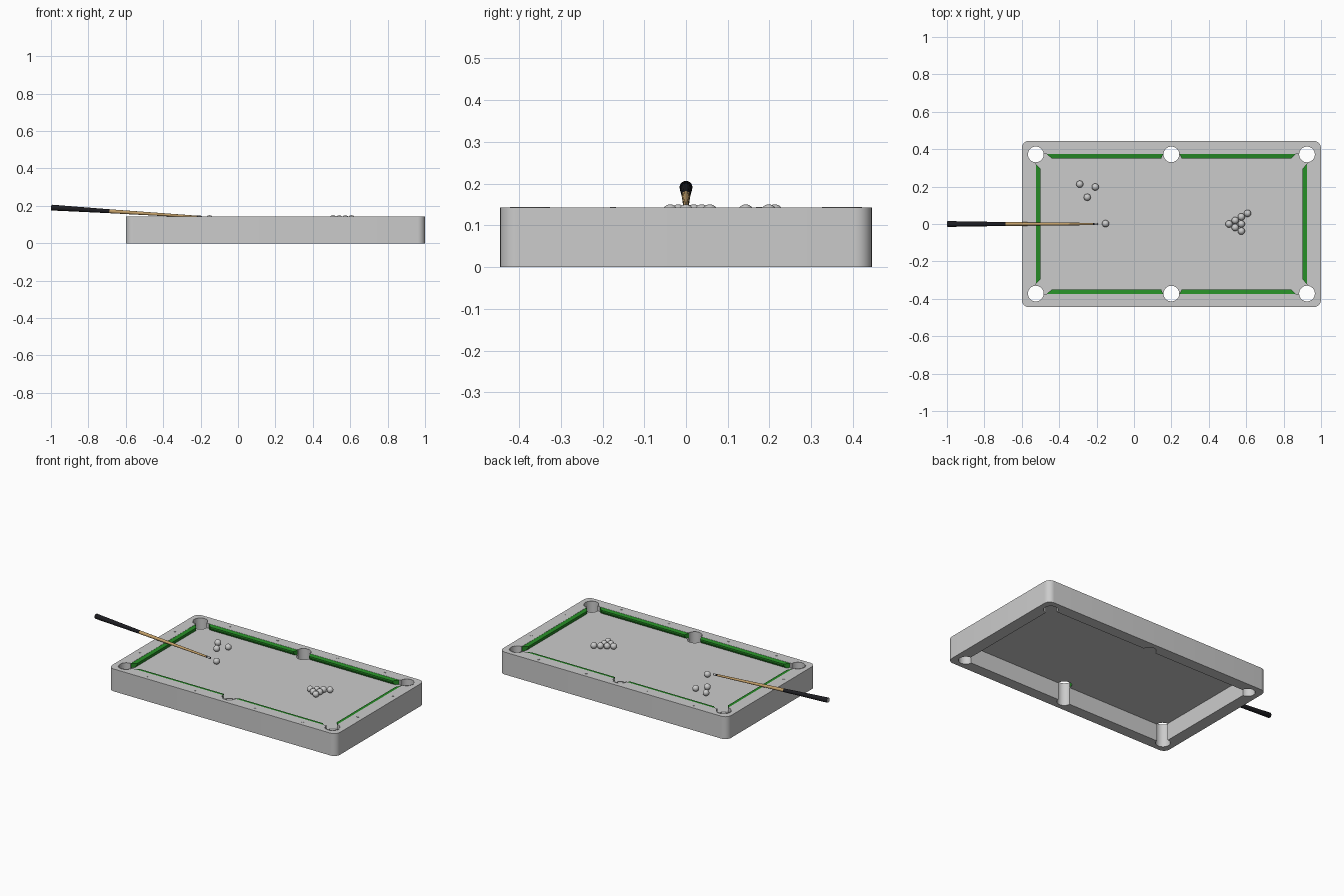
import bpy, bmesh, math
from mathutils import Vector

if "Cube" in bpy.data.objects:
    bpy.data.objects.remove(bpy.data.objects["Cube"])

CX, HX, HY = 0.2, 0.725, 0.375        # table centre, half size of the inner opening
TOP, BED = 0.142, 0.112               # rail top and playing surface heights
POCKET_R = 0.042


def material(name, rgb):
    m = bpy.data.materials.new(name)
    m.diffuse_color = (*rgb, 1)
    m.use_nodes = True
    m.node_tree.nodes["Principled BSDF"].inputs["Base Color"].default_value = m.diffuse_color
    return m


GREY = material("light_grey", (0.6, 0.6, 0.6))
GREEN = material("cushion_green", (0.02, 0.27, 0.02))
BLACK = material("grip_black", (0.012, 0.012, 0.015))
WOOD = material("cue_wood", (0.55, 0.35, 0.14))


def finish(name, bm, mats, smooth=True):
    bmesh.ops.recalc_face_normals(bm, faces=bm.faces)
    me = bpy.data.meshes.new(name)
    bm.to_mesh(me)
    bm.free()
    for m in mats:
        me.materials.append(m)
    ob = bpy.data.objects.new(name, me)
    bpy.context.collection.objects.link(ob)
    if smooth:
        smooth_by_angle(me)
    return ob


def smooth_by_angle(me):
    me.shade_smooth()
    me.set_sharp_from_angle(angle=math.radians(35))


def prism(name, outline, z0, z1, mat):
    """Extrude a flat outline from z0 to z1."""
    bm = bmesh.new()
    face = bm.faces.new([bm.verts.new((x, y, z0)) for x, y in outline])
    ext = bmesh.ops.extrude_face_region(bm, geom=[face])["geom"]
    for v in ext:
        if isinstance(v, bmesh.types.BMVert):
            v.co.z = z1
    return finish(name, bm, [mat])


def circle(cx, cy, r, n=32):
    return [(cx + r * math.cos(2 * math.pi * i / n), cy + r * math.sin(2 * math.pi * i / n)) for i in range(n)]


def rounded_rect(hx, hy, r, n=8):
    pts = []
    for q, (sx, sy) in enumerate([(1, 1), (-1, 1), (-1, -1), (1, -1)]):
        for i in range(n + 1):
            a = math.pi / 2 * (q + i / n)
            pts.append((CX + sx * (hx - r) + r * math.cos(a), sy * (hy - r) + r * math.sin(a)))
    return pts


def rect(hx, hy):
    return [(CX - hx, -hy), (CX + hx, -hy), (CX + hx, hy), (CX - hx, hy)]


def cut(ob, cutters):
    for c in cutters:
        mod = ob.modifiers.new("cut", 'BOOLEAN')
        mod.operation, mod.solver, mod.object = 'DIFFERENCE', 'EXACT', c
    dg = bpy.context.evaluated_depsgraph_get()
    me = bpy.data.meshes.new_from_object(ob.evaluated_get(dg))
    ob.modifiers.clear()
    ob.data = me
    smooth_by_angle(me)


# Frame and bed, both cut through by the six pockets
pockets = [(CX + i * HX, j * 0.372) for i in (-1, 0, 1) for j in (-1, 1)]
holes = [prism("pocket_cutter", circle(x, y, POCKET_R), -0.1, 0.3, GREY) for x, y in pockets]
opening = prism("opening_cutter", rect(HX, HY), -0.1, 0.3, GREY)
frame = prism("table_frame", rounded_rect(0.8, 0.445, 0.04), 0, TOP, GREY)
bed = prism("table_bed", rect(HX + 0.002, HY + 0.002), BED - 0.004, BED, GREY)
cut(frame, [opening] + holes)
cut(bed, holes)
for c in holes + [opening]:
    bpy.data.objects.remove(c)

# Raised rims around the pockets, open towards the bed
for x, y in pockets:
    side = abs(x - CX) < 0.01
    mid = math.atan2(y, 0 if side else math.copysign(abs(y), x - CX))
    half = math.radians(88 if side else 132)
    arc = [mid - half + 2 * half * i / 24 for i in range(25)]
    ring = [(x + r * math.cos(a), y + r * math.sin(a))
            for r, aa in ((0.046, arc), (POCKET_R, arc[::-1])) for a in aa]
    prism("pocket_rim", ring, TOP - 0.001, TOP + 0.002, GREY)

# Rail sight markers
spots = [(CX + dx, sy * 0.415) for dx in (-0.545, -0.21, 0.21, 0.545) for sy in (-1, 1)]
spots += [(CX + sx * 0.765, sy * 0.175) for sx in (-1, 1) for sy in (-1, 1)]
for x, y in spots:
    prism("rail_marker", circle(x, y, 0.007, 12), TOP - 0.001, TOP + 0.002, GREY)


def cushion(a, b, ta, tb, place):
    """Rail from a to b with tapered ends; profile is (inset from frame, height)."""
    profile = [(0, TOP - 0.001), (0.025, TOP - 0.005), (0.025, TOP - 0.012), (0.015, BED), (0, BED)]
    bm = bmesh.new()
    ends = []
    for s, t in ((a, ta), (b, tb)):
        ends.append([bm.verts.new(place(s + t * d / 0.025, d, z)) for d, z in profile])
    n = len(profile)
    for e in ends:
        bm.faces.new(e)
    for i in range(n):
        j = (i + 1) % n
        bm.faces.new((ends[0][i], ends[0][j], ends[1][j], ends[1][i]))
    finish("cushion", bm, [GREEN], smooth=False)


for s in (-1, 1):
    for m in (-1, 1):
        cushion(0.043, 0.667, 0.012, -0.027,
                lambda u, d, z: Vector((CX + m * u, s * (HY - d), z)))
    cushion(-0.322, 0.322, 0.027, -0.027,
            lambda u, d, z: Vector((CX + s * (HX - d), u, z)))

# Balls: cue ball, three loose balls and the remains of the rack
R = 0.019
balls = [(-0.152, 0.002), (-0.29, 0.213), (-0.207, 0.198), (-0.25, 0.143)]
balls += [(0.508 + 0.033 * row, (2 * k - row) * R)
          for row, keep in enumerate([(0,), (0, 1), (0, 1, 2), (3,)]) for k in keep]
for x, y in balls:
    bm = bmesh.new()
    bmesh.ops.create_uvsphere(bm, u_segments=24, v_segments=14, radius=R)
    bmesh.ops.translate(bm, verts=bm.verts, vec=(x, y, BED + R))
    finish("ball", bm, [GREY])

# Cue: rings along a sloping axis, coloured by section
butt, tip = Vector((-0.999, 0, 0.191)), Vector((-0.192, 0, 0.14))
axis = (tip - butt).normalized()
side = Vector((0, 1, 0))
up = axis.cross(side)
stations = [(0, 0.014, 1), (0.004, 0.0155, 1), (0.15, 0.0135, 1), (0.385, 0.0105, 2),
            (0.965, 0.006, 1), (0.975, 0.006, 0), (0.995, 0.0058, 1), (1, 0.004, 1)]
bm = bmesh.new()
N = 20
rings = []
for t, r, _ in stations:
    c = butt.lerp(tip, t)
    rings.append([bm.verts.new(c + r * (side * math.cos(2 * math.pi * i / N) + up * math.sin(2 * math.pi * i / N)))
                  for i in range(N)])
for k in range(len(rings) - 1):
    for i in range(N):
        j = (i + 1) % N
        f = bm.faces.new((rings[k][i], rings[k][j], rings[k + 1][j], rings[k + 1][i]))
        f.material_index = stations[k][2]
bm.faces.new(rings[0]).material_index = 0
bm.faces.new(rings[-1]).material_index = 1
finish("cue_stick", bm, [GREY, BLACK, WOOD])
